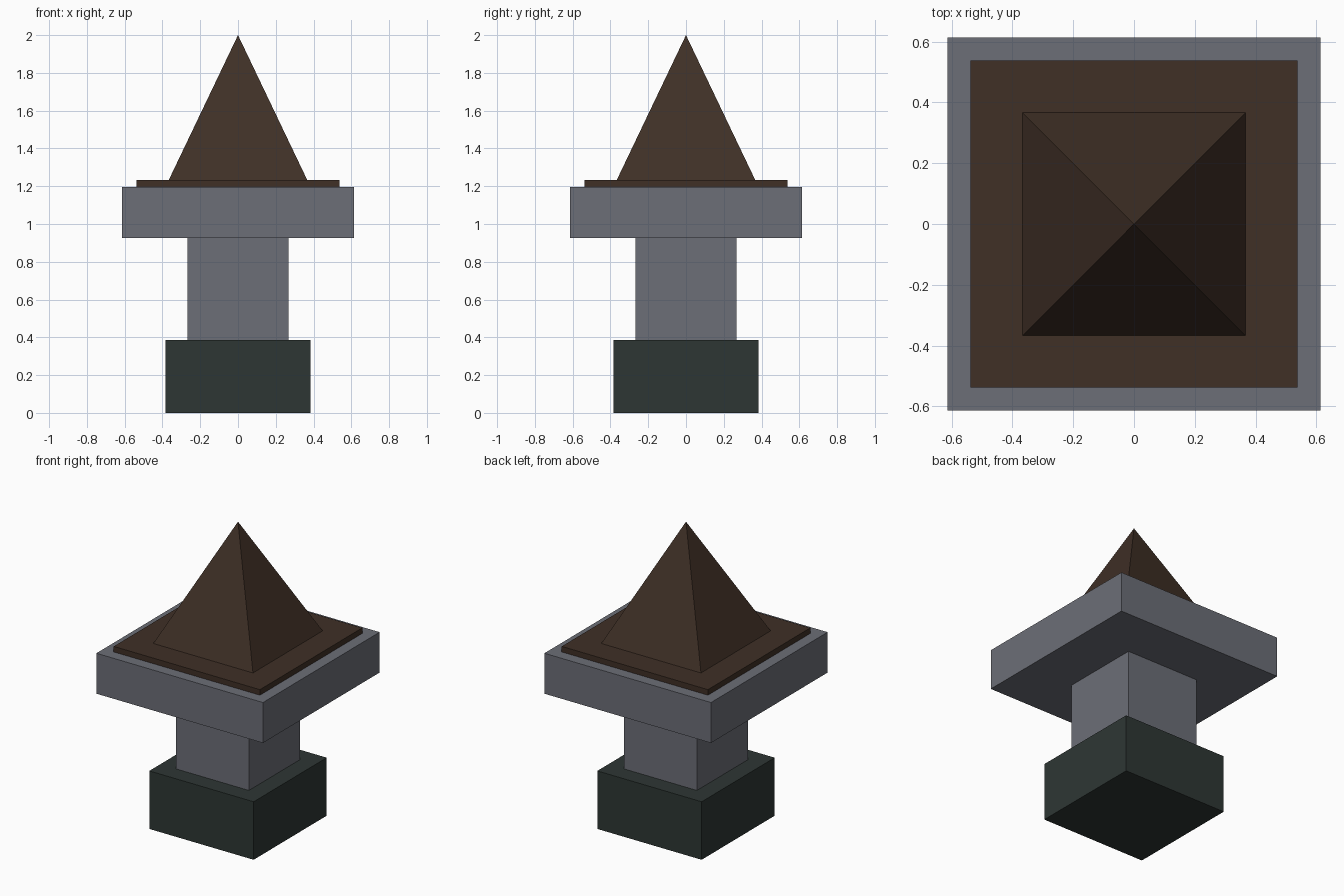
import bpy, math

if "Cube" in bpy.data.objects:
    bpy.data.objects.remove(bpy.data.objects["Cube"])


def material(name, rgb):
    m = bpy.data.materials.new(name)
    m.diffuse_color = (*rgb, 1.0)
    m.use_nodes = True
    m.node_tree.nodes["Principled BSDF"].inputs["Base Color"].default_value = m.diffuse_color
    return m


stone = material("grey stone", (0.150, 0.156, 0.184))
dark = material("dark green stone", (0.027, 0.037, 0.034))
brown = material("brown roof", (0.050, 0.029, 0.019))


def block(name, half, z0, z1, mat):
    """Square block centred on the z axis."""
    bpy.ops.mesh.primitive_cube_add(size=1, location=(0, 0, (z0 + z1) / 2))
    o = bpy.context.object
    o.name = name
    o.scale = (2 * half, 2 * half, z1 - z0)
    bpy.ops.object.transform_apply(location=False, rotation=False, scale=True)
    o.data.materials.append(mat)


# Stacked blocks from the ground up
block("base", 0.384, 0.0, 0.386, dark)
block("column", 0.268, 0.386, 0.926, stone)
block("slab", 0.613, 0.926, 1.195, stone)
block("roof_plate", 0.538, 1.195, 1.232, brown)

# Pyramid roof with sides parallel to the blocks
z0, z1, half = 1.232, 2.0, 0.367
bpy.ops.mesh.primitive_cone_add(vertices=4, radius1=half * math.sqrt(2), radius2=0,
                                depth=z1 - z0, location=(0, 0, (z0 + z1) / 2),
                                rotation=(0, 0, math.pi / 4))
roof = bpy.context.object
roof.name = "pyramid_roof"
bpy.ops.object.transform_apply(location=False, rotation=True, scale=False)
roof.data.materials.append(brown)
